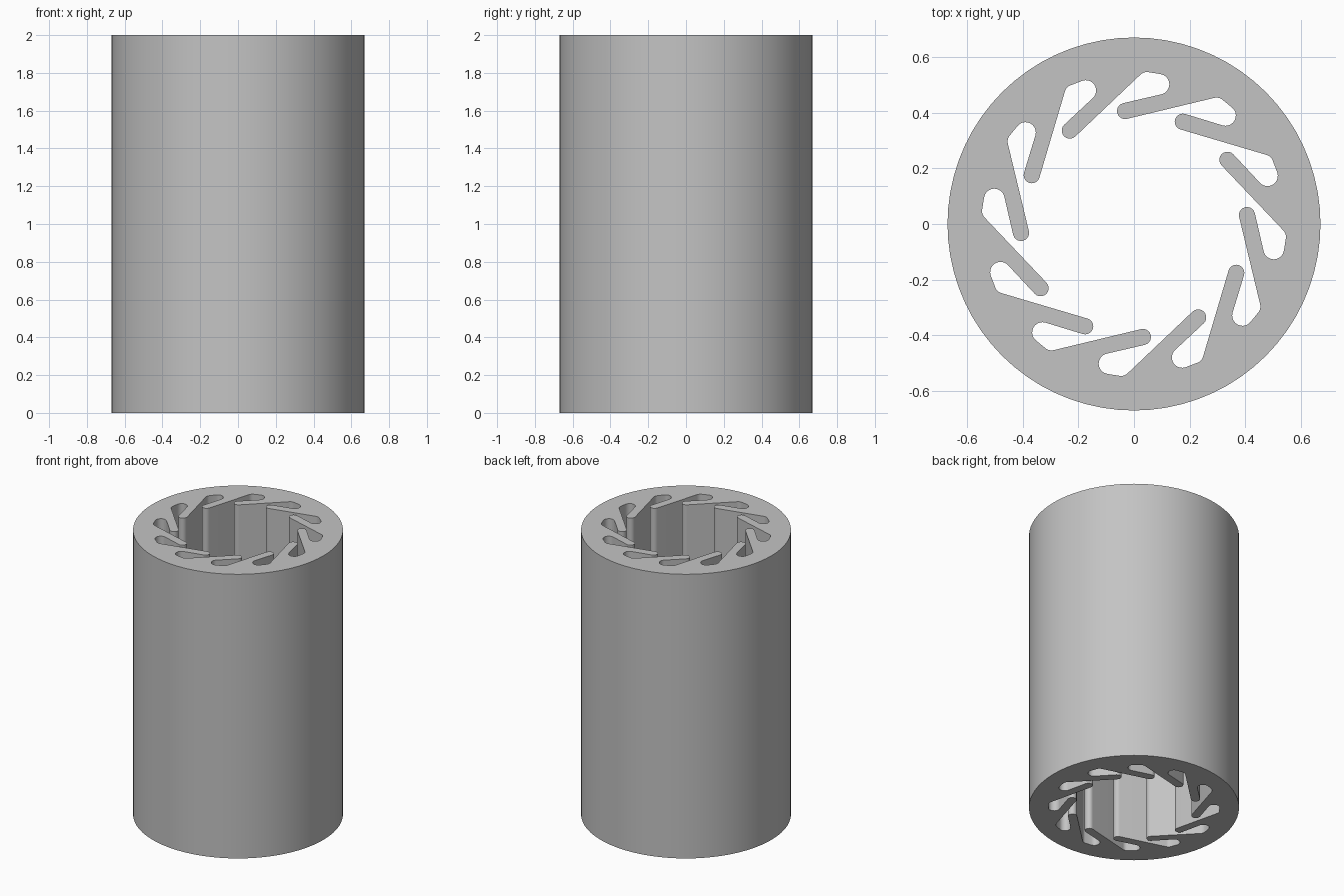
import bpy, bmesh, math
from mathutils import Matrix, Vector

if "Cube" in bpy.data.objects:
    bpy.data.objects.remove(bpy.data.objects["Cube"])

HEIGHT, OUTER_R, FINS = 2.0, 0.67, 12
TIP_R, POCKET_R, CORNER_R = 0.029, 0.037, 0.035


def arc(center, r, a0, a1, n):
    return [Vector((center[0] + r * math.cos(math.radians(a0 + (a1 - a0) * i / n)),
                    center[1] + r * math.sin(math.radians(a0 + (a1 - a0) * i / n)), 0))
            for i in range(n + 1)]


# One slanted fin: rounded tip, round pocket end, then the pocket's outer corner
unit = (arc((-0.032, 0.406), TIP_R, -76.5, -256.5, 10)
        + arc((0.090, 0.502), POCKET_R, -76.5, 79.8, 10)
        + arc((0.047, 0.511), CORNER_R, 84.7, 133.5, 5))

# Bore outline repeated around the axis
bore = []
for k in range(FINS):
    rot = Matrix.Rotation(k * math.tau / FINS, 3, 'Z')
    bore += [rot @ p for p in unit]
rim = arc((0, 0), OUTER_R, 0, 360, 72)[:-1]

# Fill the ring-shaped section and extrude it upward
bm = bmesh.new()
edges = []
for loop in (rim, bore):
    vs = [bm.verts.new(p) for p in loop]
    edges += [bm.edges.new((vs[i], vs[(i + 1) % len(vs)])) for i in range(len(vs))]
bmesh.ops.triangle_fill(bm, edges=edges, use_beauty=True, use_dissolve=False,
                        normal=(0, 0, 1))
ext = bmesh.ops.extrude_face_region(bm, geom=bm.faces[:], use_keep_orig=True)
top = [g for g in ext["geom"] if isinstance(g, bmesh.types.BMVert)]
bmesh.ops.translate(bm, verts=top, vec=(0, 0, HEIGHT))
bmesh.ops.recalc_face_normals(bm, faces=bm.faces[:])

mesh = bpy.data.meshes.new("finned_tube")
bm.to_mesh(mesh)
bm.free()
tube = bpy.data.objects.new("finned_tube", mesh)
bpy.context.collection.objects.link(tube)

# Plain grey finish
grey = bpy.data.materials.new("grey")
grey.diffuse_color = (0.55, 0.55, 0.55, 1)
grey.use_nodes = True
grey.node_tree.nodes["Principled BSDF"].inputs["Base Color"].default_value = grey.diffuse_color
mesh.materials.append(grey)

bpy.context.view_layer.objects.active = tube
tube.select_set(True)
bpy.ops.object.shade_smooth_by_angle(angle=math.radians(30))
